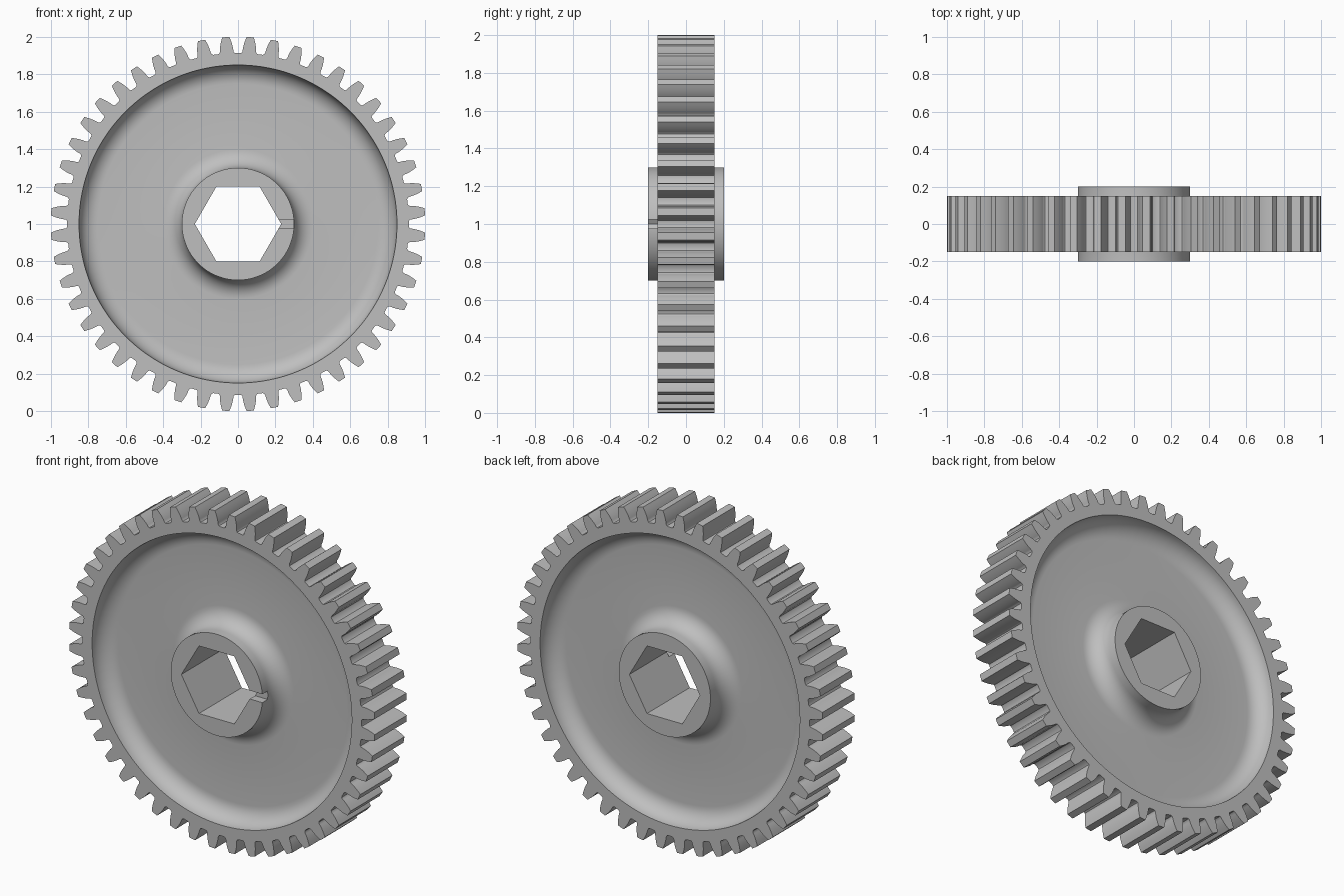
import bpy, bmesh
from math import acos, cos, sin, tan, pi, radians

if "Cube" in bpy.data.objects:
    bpy.data.objects.remove(bpy.data.objects["Cube"])

TEETH = 48
PITCH = 2 * pi / TEETH
PITCH_R, ROOT_R, TIP_R = 0.961, 0.914, 1.001
PRESSURE = radians(14.5)
BASE_R = PITCH_R * cos(PRESSURE)
RIM_R, HUB_R, FLAT_R = 0.85, 0.3, 0.2
RIM_Y, HUB_Y, FILLET = 0.15, 0.2, 0.1
ARC_STEPS = 9


def involute(a):
    return tan(a) - a


def half_angle(r):
    """Half the tooth's angular thickness at radius r."""
    return PITCH / 4 + involute(PRESSURE) - involute(acos(BASE_R / r))


# One tooth flank as (angle from tooth centre, radius), tip to root
flank = [(half_angle(r), r) for r in (TIP_R, 0.985, 0.97, 0.955, 0.94, 0.932)]
flank += [(0.0395, 0.923), (0.044, 0.9165), (0.051, ROOT_R)]
tooth = [(-a, r) for a, r in reversed(flank)] + flank + [(PITCH / 2, ROOT_R)]
outline = [((i + 0.5) * PITCH + a, r) for i in range(TEETH) for a, r in tooth]
angles = [a for a, r in outline]


def circle(r):
    return [r] * len(angles)


def hexagon(flat):
    return [flat / cos(a % (pi / 3) - pi / 6) for a in angles]


# Front half of the section: bore, hub, filleted web, rim, teeth
web_y = RIM_Y - FILLET
section = [(hexagon(FLAT_R), -HUB_Y), (circle(HUB_R), -HUB_Y)]
arc = [i * pi / 2 / ARC_STEPS for i in range(ARC_STEPS + 1)]
section += [(circle(HUB_R + FILLET * (1 - cos(t))),
             -RIM_Y + FILLET * sin(t)) for t in arc]
section += [(circle(RIM_R - FILLET * (1 - cos(t))),
             -RIM_Y + FILLET * sin(t)) for t in reversed(arc)]
section.append(([r for a, r in outline], -RIM_Y))
section += [(radii, -y) for radii, y in reversed(section)]

# Skin the closed section into one solid
bm = bmesh.new()
rings = [[bm.verts.new((r * cos(a), y, 1 + r * sin(a)))
          for a, r in zip(angles, radii)] for radii, y in section]
count = len(angles)
for k, ring in enumerate(rings):
    after = rings[(k + 1) % len(rings)]
    for i in range(count):
        j = (i + 1) % count
        bm.faces.new((ring[i], ring[j], after[j], after[i]))
bmesh.ops.recalc_face_normals(bm, faces=bm.faces)
mesh = bpy.data.meshes.new("gear_wheel")
bm.to_mesh(mesh)
bm.free()
gear = bpy.data.objects.new("gear_wheel", mesh)
bpy.context.collection.objects.link(gear)

# Plain grey metal
grey = bpy.data.materials.new("light_grey")
grey.use_nodes = True
colour = (0.52, 0.52, 0.52, 1)
grey.diffuse_color = colour
grey.node_tree.nodes["Principled BSDF"].inputs["Base Color"].default_value = colour
mesh.materials.append(grey)

# Alignment slot across the front of the hub on the left side
bpy.ops.mesh.primitive_cube_add(size=1, location=(0.24, -0.2, 1))
cutter = bpy.context.object
cutter.name = "slot_cutter"
cutter.scale = (0.14, 0.1, 0.05)
cutter.hide_render = True
cutter.data.materials.append(grey)
slot = gear.modifiers.new("hub_slot", 'BOOLEAN')
slot.operation = 'DIFFERENCE'
slot.solver = 'EXACT'
slot.object = cutter

bpy.ops.object.select_all(action='DESELECT')
gear.select_set(True)
bpy.context.view_layer.objects.active = gear
bpy.ops.object.modifier_apply(modifier=slot.name)
bpy.data.objects.remove(cutter)
bpy.ops.object.shade_smooth_by_angle(angle=radians(25))
